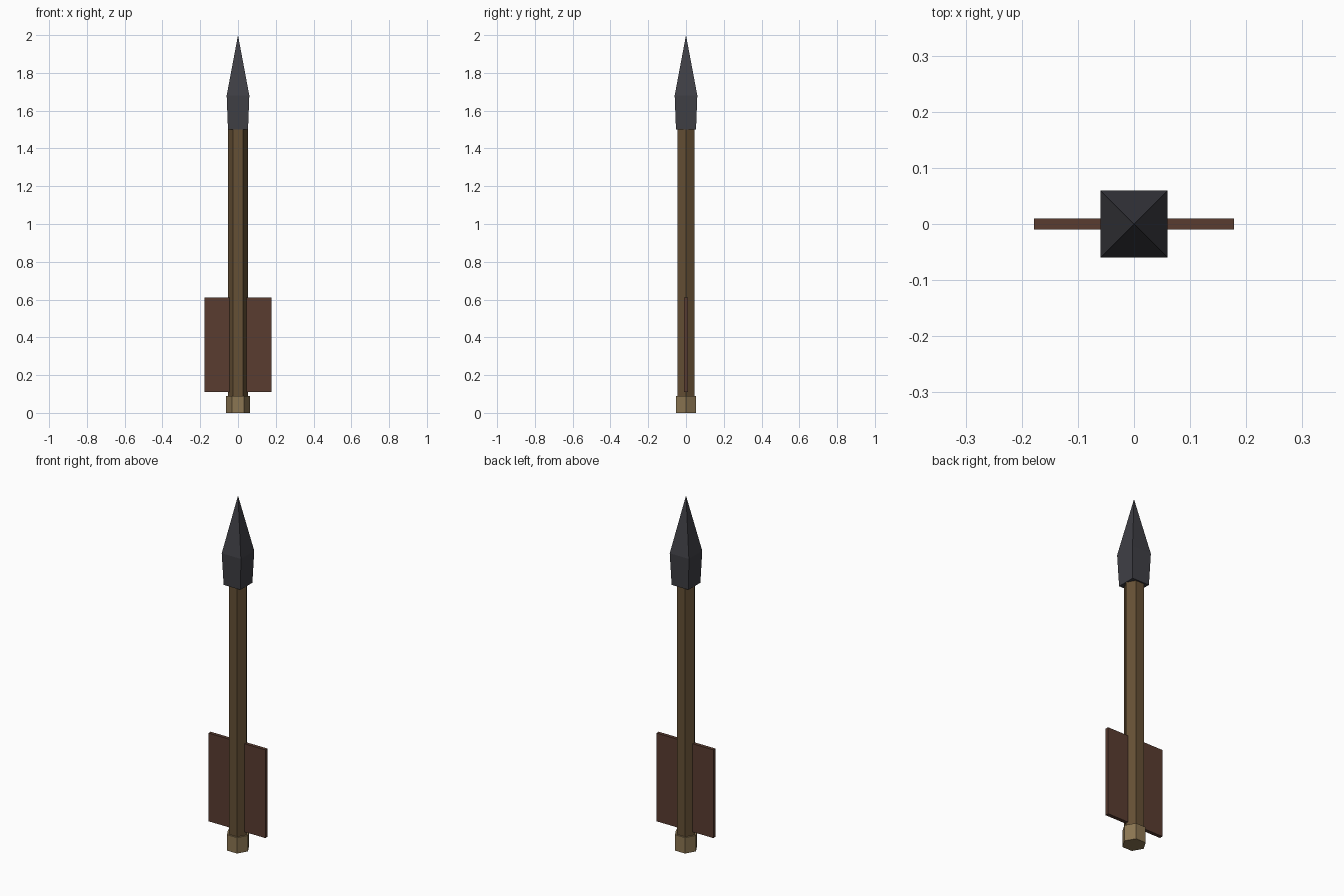
import bpy, math

if "Cube" in bpy.data.objects:
    bpy.data.objects.remove(bpy.data.objects["Cube"])


def material(name, rgb):
    m = bpy.data.materials.new(name)
    m.diffuse_color = (*rgb, 1)
    m.use_nodes = True
    m.node_tree.nodes["Principled BSDF"].inputs["Base Color"].default_value = m.diffuse_color
    return m


def prism(name, sides, rings, mat, turn=0.0):
    """Stack of regular polygons, rings = [(radius, z)]; radius 0 makes a tip."""
    verts, faces, loops = [], [], []
    for r, z in rings:
        n = sides if r > 0 else 1
        loops.append([len(verts) + i for i in range(n)])
        for i in range(n):
            a = turn + 2 * math.pi * i / sides
            verts.append((r * math.cos(a), r * math.sin(a), z))
    for lo, hi in zip(loops, loops[1:]):
        for i in range(sides):
            j = (i + 1) % sides
            faces.append([lo[i], lo[j], hi[0]] if len(hi) == 1
                         else [lo[i], lo[j], hi[j], hi[i]])
    faces.append(loops[0][::-1])
    if len(loops[-1]) > 1:
        faces.append(loops[-1])
    mesh = bpy.data.meshes.new(name)
    mesh.from_pydata(verts, [], faces)
    mesh.materials.append(mat)
    obj = bpy.data.objects.new(name, mesh)
    bpy.context.collection.objects.link(obj)
    return obj


wood = material("wood", (0.13, 0.08, 0.035))
pale_wood = material("pale_wood", (0.26, 0.18, 0.085))
iron = material("iron", (0.05, 0.05, 0.06))
feather = material("feather", (0.10, 0.045, 0.03))

# Hexagonal shaft and the thicker nock at its foot
prism("shaft", 6, [(0.052, 0.05), (0.052, 1.52)], wood)
prism("nock", 6, [(0.0625, 0.0), (0.0625, 0.09)], pale_wood)

# Square arrowhead: slightly flared socket, then a pyramid point
d = math.sqrt(2)
prism("arrowhead", 4, [(0.053 * d, 1.50), (0.06 * d, 1.68), (0, 2.0)], iron, math.pi / 4)

# Pair of thin fletching vanes, left and right
inner, outer = 0.03, 0.178
for side, label in ((-1, "left"), (1, "right")):
    bpy.ops.mesh.primitive_cube_add(size=1, location=(side * (inner + outer) / 2, 0, 0.36))
    vane = bpy.context.object
    vane.name = "vane_" + label
    vane.scale = (outer - inner, 0.02, 0.50)
    vane.data.materials.append(feather)
